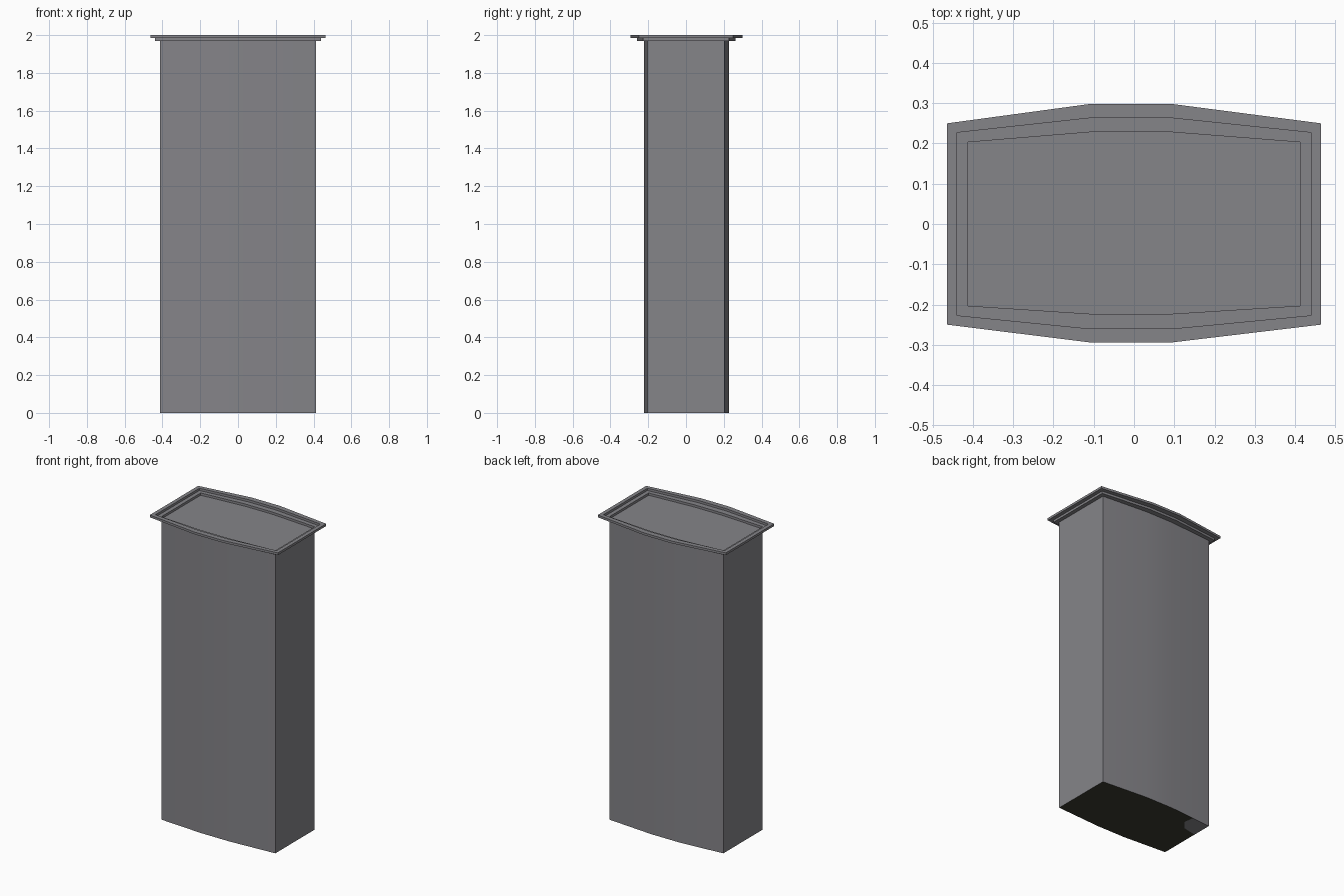
import bpy, bmesh, math

if "Cube" in bpy.data.objects:
    bpy.data.objects.remove(bpy.data.objects["Cube"])


def material(name, rgb):
    m = bpy.data.materials.new(name)
    m.diffuse_color = (*rgb, 1)
    m.use_nodes = True
    m.node_tree.nodes["Principled BSDF"].inputs["Base Color"].default_value = m.diffuse_color
    return m


grey = material("stone grey", (0.235, 0.232, 0.25))
dark = material("dark underside", (0.045, 0.045, 0.03))


def outline(hx, side, back, front):
    """Bowed plan: straight ends, three flat facets on front and back."""
    return [(-hx, -side), (-0.11, -front), (0.095, -front), (hx, -side),
            (hx, side), (0.095, back), (-0.11, back), (-hx, side)]


inner = outline(0.413, 0.203, 0.228, 0.223)
middle = outline(0.439, 0.227, 0.263, 0.26)
outer = outline(0.464, 0.25, 0.298, 0.294)


def loft(name, rings, close_top=False):
    bm = bmesh.new()
    loops = [[bm.verts.new((x, y, z)) for x, y in pts] for pts, z in rings]
    for a, b in zip(loops, loops[1:]):
        for i in range(8):
            j = (i + 1) % 8
            bm.faces.new((a[i], a[j], b[j], b[i]))
    if close_top:
        bm.faces.new(loops[-1])
    return finish(name, bm, grey)


def finish(name, bm, mat):
    me = bpy.data.meshes.new(name)
    bm.to_mesh(me)
    bm.free()
    ob = bpy.data.objects.new(name, me)
    bpy.context.collection.objects.link(ob)
    me.materials.append(mat)
    bpy.context.view_layer.objects.active = ob
    ob.select_set(True)
    bpy.ops.object.shade_smooth_by_angle(angle=math.radians(25))
    ob.select_set(False)
    return ob


def flat_base(name, pts, mat):
    bm = bmesh.new()
    bm.faces.new([bm.verts.new((x, y, 0)) for x, y in reversed(pts)])
    return finish(name, bm, mat)


# Pillar walls
loft("pillar_body", [(inner, 0), (inner, 1.97)])

# Stepped rim flaring outwards, then stepping down into a sunken top
loft("stepped_rim", [(inner, 1.97), (middle, 1.97), (middle, 1.985), (outer, 1.985),
                     (outer, 2.0), (middle, 2.0), (middle, 1.985),
                     (inner, 1.985), (inner, 1.97)], close_top=True)

# Dark base with a small grey corner
notch = [(-0.28, 0.2145), (-0.27, 0.15), (-0.32, 0.09), (-0.413, 0.07)]
flat_base("base", inner[:7] + notch, dark)
flat_base("base_corner", notch[::-1] + [inner[7]][::-1], grey)
